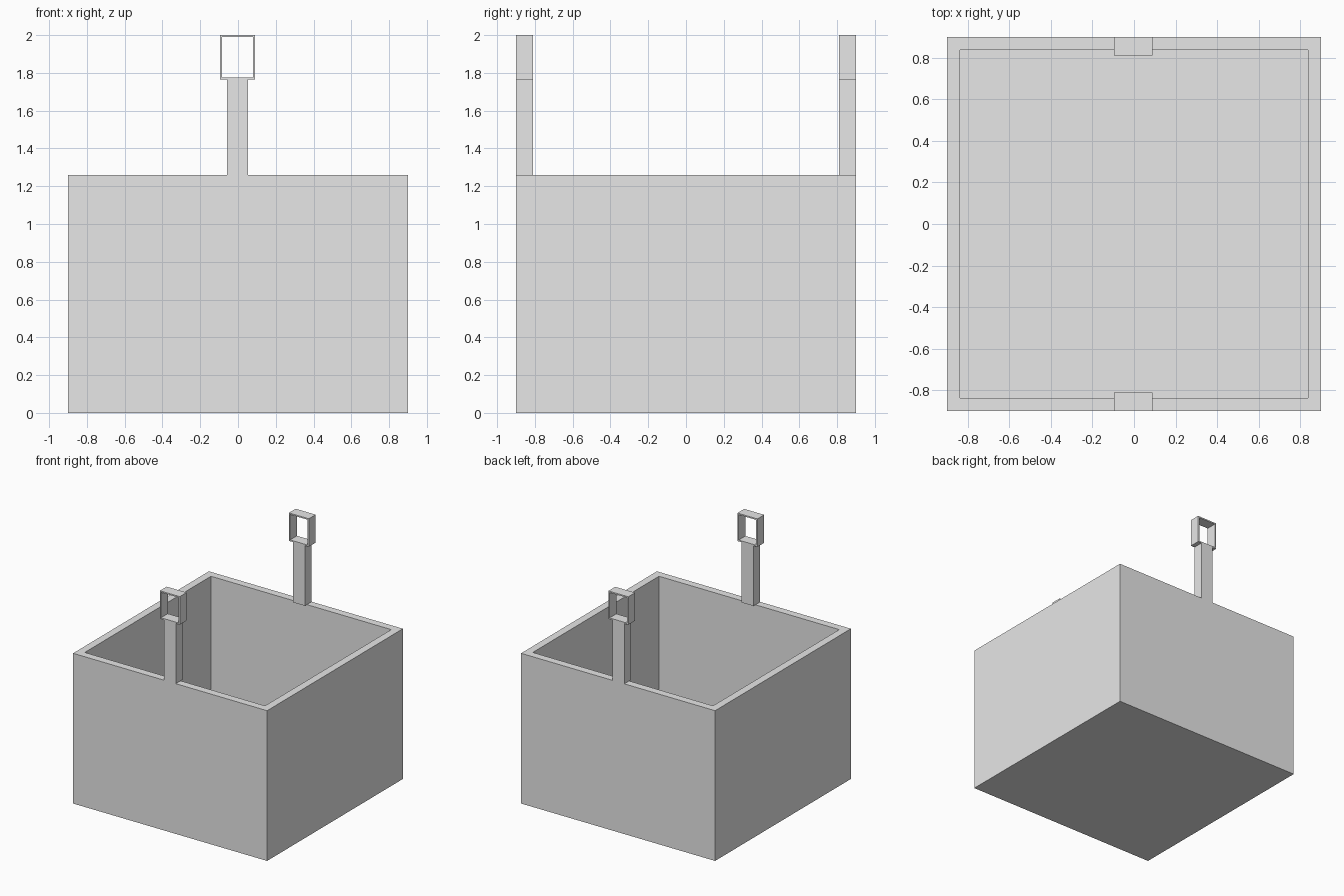
import bpy
import bmesh

default = bpy.data.objects.get("Cube")
if default:
    bpy.data.objects.remove(default, do_unlink=True)

HALF, WALL, RIM, TOP = 0.9, 0.09, 1.26, 2.0
NECK = 1.765        # where the post meets the ring
SHIFT = -0.0025     # small sideways offset of the handles

grey = bpy.data.materials.new("plain grey")
grey.use_nodes = True
colour = (0.8, 0.8, 0.8, 1)
grey.diffuse_color = colour
grey.node_tree.nodes["Principled BSDF"].inputs["Base Color"].default_value = colour


def finish(name, bm):
    bmesh.ops.recalc_face_normals(bm, faces=bm.faces)
    mesh = bpy.data.meshes.new(name)
    bm.to_mesh(mesh)
    bm.free()
    mesh.materials.append(grey)
    obj = bpy.data.objects.new(name, mesh)
    bpy.context.collection.objects.link(obj)
    return obj


def box(low, high):
    bm = bmesh.new()
    bmesh.ops.create_cube(bm, size=1)
    for v in bm.verts:
        v.co = [a if c < 0 else b for c, a, b in zip(v.co, low, high)]
    return bm


# Open box: inset the top face and push it down to the floor
bm = box((-HALF, -HALF, 0), (HALF, HALF, RIM))
top = max(bm.faces, key=lambda f: f.calc_center_median().z)
bmesh.ops.inset_region(bm, faces=[top], thickness=WALL)
inner = bmesh.ops.extrude_discrete_faces(bm, faces=[top])["faces"][0]
bmesh.ops.translate(bm, verts=inner.verts, vec=(0, 0, WALL - RIM))
finish("open_box", bm)


def handle(side, y0, y1):
    # Upright post standing on the rim
    finish(side + "_post", box((SHIFT - 0.056, y0, RIM), (SHIFT + 0.056, y1, NECK)))

    # Rectangular ring: inset the front and back faces and bridge them
    half_width, bar = 0.0925, 0.016
    bm = box((SHIFT - half_width, y0, NECK), (SHIFT + half_width, y1, TOP))
    bm.normal_update()
    ends = [f for f in bm.faces if abs(f.normal.y) > 0.5]
    bmesh.ops.inset_individual(bm, faces=ends, thickness=bar)
    rims = [e for f in ends for e in f.edges]
    bmesh.ops.delete(bm, geom=ends, context='FACES_ONLY')
    bmesh.ops.bridge_loops(bm, edges=rims)
    finish(side + "_ring", bm)


handle("front", -HALF, -HALF + WALL)
handle("back", HALF - WALL, HALF)
